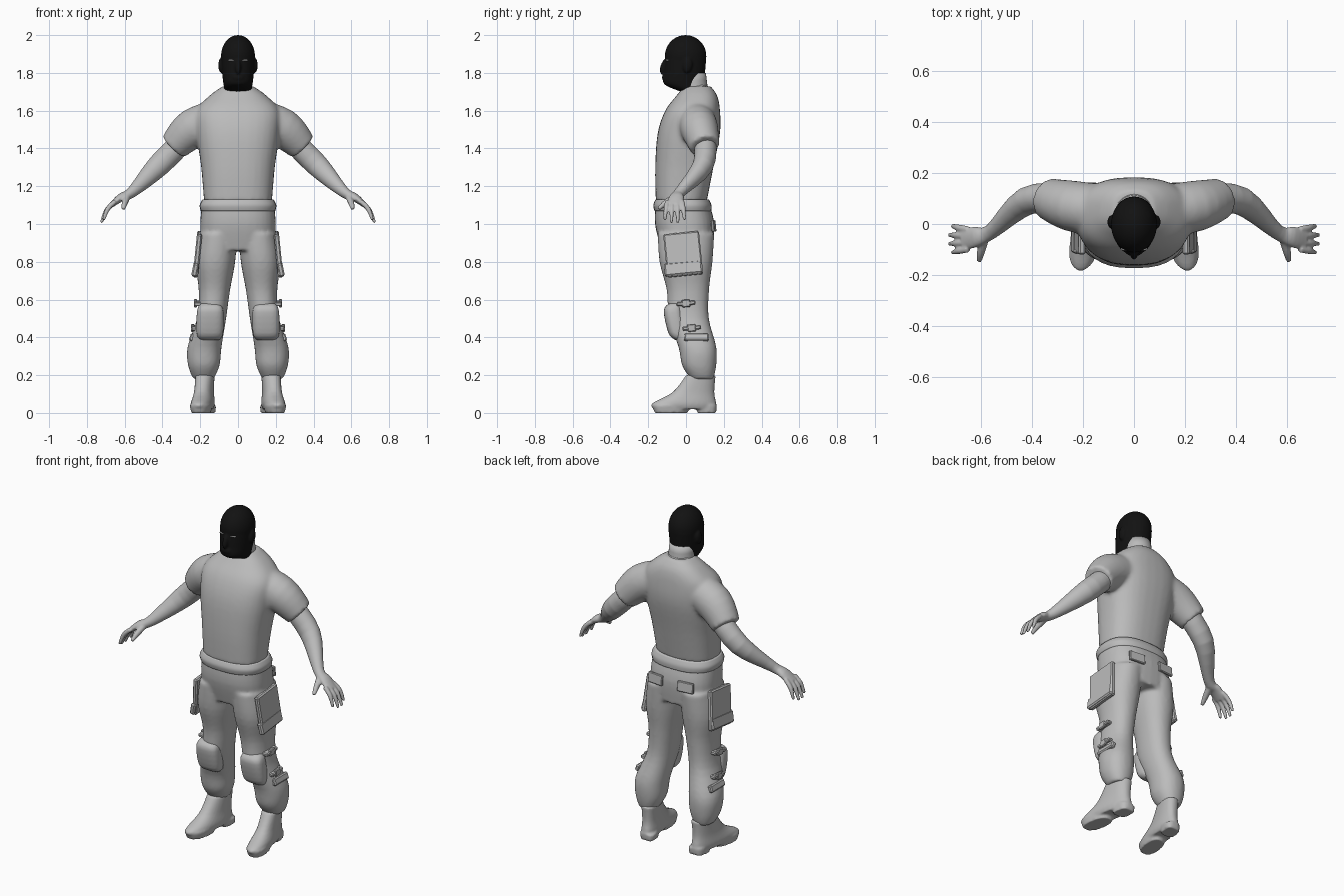
import bpy, bmesh, math
from mathutils import Vector, Matrix

default_cube = bpy.data.objects.get("Cube")
if default_cube:
    bpy.data.objects.remove(default_cube)


def material(name, value):
    mat = bpy.data.materials.new(name)
    mat.use_nodes = True
    colour = (value, value, value, 1)
    mat.diffuse_color = colour
    mat.node_tree.nodes["Principled BSDF"].inputs["Base Color"].default_value = colour
    return mat


GREY = material("plain grey", .5)
BLACK = material("mask black", .006)
WHITE = material("eye white", .75)


def smooth_rows(rows, steps=4):
    """Fill in rings between the given ones along a smooth spline."""
    rows = [Vector(row) for row in rows]
    filled = []
    for i in range(len(rows) - 1):
        start, end = rows[i], rows[i + 1]
        leave = (end - rows[max(i - 1, 0)]) / 2
        arrive = (rows[min(i + 2, len(rows) - 1)] - start) / 2
        for step in range(steps):
            t = step / steps
            ease = t * t * (3 - 2 * t)
            filled.append(start.lerp(end, ease) + leave * t * (1 - t) ** 2 - arrive * t * t * (1 - t))
    return filled + [rows[-1]]


def loft(bm, rows, power=2, follow=False, side=1, sides=32):
    """Capped superellipse rings; each row is x, y, z, x radius, y radius."""
    rows = smooth_rows(rows)
    centres = [Vector(row[:3]) for row in rows]
    rings = []
    for i, centre in enumerate(centres):
        axis = Vector((0, 0, 1))
        if follow:
            axis = (centres[max(i - 1, 0)] - centres[min(i + 1, len(rows) - 1)]).normalized()
        depth = (Vector((0, 1, 0)) - axis * axis.y).normalized()
        width = depth.cross(axis)
        ring = []
        for k in range(sides):
            angle = math.tau * k / sides
            c, s = math.cos(angle), math.sin(angle)
            point = centre + width * rows[i][3] * math.copysign(abs(c) ** (2 / power), c)
            point += depth * rows[i][4] * math.copysign(abs(s) ** (2 / power), s)
            ring.append(bm.verts.new((point.x * side, point.y, point.z)))
        rings.append(ring)
    for lower, upper in zip(rings, rings[1:]):
        for k in range(sides):
            after = (k + 1) % sides
            bm.faces.new((lower[k], lower[after], upper[after], upper[k]))
    bm.faces.new(rings[0])
    bm.faces.new(rings[-1])


def upright(bm, spans, power=2, x=0):
    """Loft level rings given as z, front y, back y, half width."""
    loft(bm, [(x, (front + back) / 2, z, half, (back - front) / 2)
              for z, front, back, half in spans], power)


def ball(bm, centre, radii, tilt=0):
    matrix = Matrix.Translation(centre) @ Matrix.Rotation(tilt, 4, 'X') @ Matrix.Diagonal((*radii, 1))
    bmesh.ops.create_uvsphere(bm, u_segments=32, v_segments=20, radius=1, matrix=matrix)


def finish(name, bm, mat, voxel=None, soften=4, mirror=False, rounded=True):
    bmesh.ops.recalc_face_normals(bm, faces=bm.faces)
    mesh = bpy.data.meshes.new(name)
    bm.to_mesh(mesh)
    bm.free()
    mesh.materials.append(mat)
    part = bpy.data.objects.new(name, mesh)
    bpy.context.collection.objects.link(part)
    if rounded:
        mesh.shade_smooth()
    if voxel:
        blend = part.modifiers.new("blend", 'REMESH')
        blend.mode = 'VOXEL'
        blend.voxel_size = voxel
        blend.use_smooth_shade = True
        relax = part.modifiers.new("soften", 'SMOOTH')
        relax.iterations = soften
    if mirror:
        part.modifiers.new("mirror", 'MIRROR')


def plate(name, centre, size, pitch=0, roll=0, yaw=0, mat=GREY):
    """Small bevelled slab on both sides of the body."""
    bm = bmesh.new()
    turn = Matrix.Rotation(yaw, 4, 'Z') @ Matrix.Rotation(roll, 4, 'Y') @ Matrix.Rotation(pitch, 4, 'X')
    matrix = Matrix.Translation(centre) @ turn @ Matrix.Diagonal((*size, 1))
    bmesh.ops.create_cube(bm, size=1, matrix=matrix)
    bmesh.ops.bevel(bm, geom=bm.edges[:], offset=min(size) / 4, segments=1, affect='EDGES')
    finish(name, bm, mat, mirror=True, rounded=False)


# Shirt: torso blended with both sleeves
bm = bmesh.new()
upright(bm, [(1.12, -.16, .11, .18), (1.3, -.163, .145, .195), (1.48, -.15, .18, .22),
             (1.6, -.11, .18, .22), (1.68, -.05, .165, .15), (1.73, -.01, .13, .08)], power=2.5)
for side in (1, -1):
    loft(bm, [(.1, .05, 1.56, .1, .1), (.24, .07, 1.505, .105, .1), (.34, .1, 1.41, .08, .08)],
         follow=True, side=side)
finish("shirt", bm, GREY, voxel=.011, soften=6)

# Collar: band tipped down at the front
bm = bmesh.new()
loft(bm, [(0, .045, 1.6, .085, .085), (0, .045, 1.715, .08, .075)])
bmesh.ops.rotate(bm, verts=bm.verts, cent=(0, .045, 1.7), matrix=Matrix.Rotation(.5, 3, 'X'))
finish("collar", bm, GREY)

# Neck
bm = bmesh.new()
loft(bm, [(0, .05, 1.6, .08, .08), (0, .035, 1.8, .07, .07)])
finish("neck", bm, GREY)

# Arm with palm, four fingers and thumb
bm = bmesh.new()
loft(bm, [(.28, .1, 1.45, .06, .06), (.42, .09, 1.31, .06, .055), (.56, -.03, 1.17, .03, .03),
          (.62, -.05, 1.14, .022, .04), (.67, -.06, 1.1, .014, .044)], follow=True)
for finger in range(4):
    across = finger - 1.5
    knuckle = Vector((.65, -.06 - .026 * across, 1.12))
    tip = knuckle + Vector((.08 - .012 * abs(across), -.009 * across, -.12 + .014 * abs(across)))
    middle = knuckle.lerp(tip, .5) + Vector((.008, 0, .01))
    loft(bm, [(*knuckle, .013, .013), (*middle, .013, .013), (*tip, .008, .008)],
         follow=True, sides=12)
loft(bm, [(.585, -.05, 1.15, .02, .02), (.6, -.11, 1.11, .016, .016), (.607, -.145, 1.08, .01, .01)],
     follow=True, sides=12)
finish("arm", bm, GREY, voxel=.0055, mirror=True)

# Trousers: hips blended with both baggy legs
bm = bmesh.new()
upright(bm, [(1.12, -.16, .12, .19), (1, -.164, .15, .2), (.86, -.13, .14, .195)], power=2.5)
for side in (1, -1):
    loft(bm, [(.105, 0, .95, .1, .15), (.12, 0, .8, .105, .14), (.125, .01, .65, .083, .112),
              (.14, .015, .5, .077, .106), (.177, .06, .35, .09, .1), (.181, .07, .25, .083, .09),
              (.183, .085, .18, .054, .06)], power=2.2, side=side)
finish("trousers", bm, GREY, voxel=.01, soften=5)

# Waistband
bm = bmesh.new()
upright(bm, [(1.07, -.167, .135, .198), (1.1, -.173, .135, .203), (1.13, -.162, .122, .188)], power=2.5)
finish("waistband", bm, GREY)

# Boot with sole and heel, toe turned out
bm = bmesh.new()
upright(bm, [(.02, -.17, .155, .05), (.05, -.18, .16, .058), (.11, -.07, .15, .05), (.2, 0, .157, .049)],
        power=2.3, x=.18)
upright(bm, [(0, -.165, .01, .05), (.04, -.18, .02, .057)], power=2.4, x=.18)
upright(bm, [(0, .06, .16, .045), (.04, .055, .163, .048)], power=3, x=.175)
for vert in bm.verts:
    vert.co.x -= .13 * (vert.co.y - .04)
finish("boot", bm, GREY, voxel=.007, mirror=True)

# Knee pad
bm = bmesh.new()
loft(bm, [(.147, -.055, .58, .05, .035), (.147, -.068, .54, .07, .05),
          (.149, -.045, .42, .07, .047), (.15, -.025, .385, .05, .03)], power=2.8)
finish("knee_pad", bm, GREY, voxel=.007, mirror=True)

# Knee straps and buckles
for x, y, z in ((.21, 0, .58), (.225, .03, .45)):
    plate("knee_strap", (x, y, z), (.045, .1, .022), pitch=.1)
    plate("buckle", (x + .015, y, z), (.018, .045, .04), pitch=.1)

# Pockets and flaps
plate("thigh_pocket", (.214, -.015, .84), (.028, .19, .23), pitch=.1, roll=-.1)
plate("thigh_pocket_flap", (.225, -.015, .765), (.03, .2, .07), pitch=.1, roll=-.2)
plate("calf_flap", (.243, .055, .4), (.025, .13, .04), roll=-.35)
plate("back_pocket_flap", (.1, .146, .99), (.1, .016, .06), pitch=.1, yaw=-.1)

# Masked head: skull, jaw, nose, mouth and ears
bm = bmesh.new()
ball(bm, (0, -.002, 1.89), (.09, .11, .11))
upright(bm, [(1.7, -.025, .09, .07), (1.74, -.115, .09, .077), (1.8, -.116, .1, .084),
             (1.88, -.11, .108, .088)], power=2.1)
ball(bm, (0, -.115, 1.835), (.016, .02, .045), tilt=-.35)
ball(bm, (0, -.11, 1.775), (.032, .017, .02))
for side in (1, -1):
    ball(bm, (side * .09, .008, 1.84), (.014, .025, .04), tilt=-.15)
finish("masked_head", bm, BLACK, voxel=.006, soften=3)

# Eye openings
plate("eye_slit", (.036, -.1, 1.867), (.032, .009, .007), yaw=.2, mat=WHITE)
